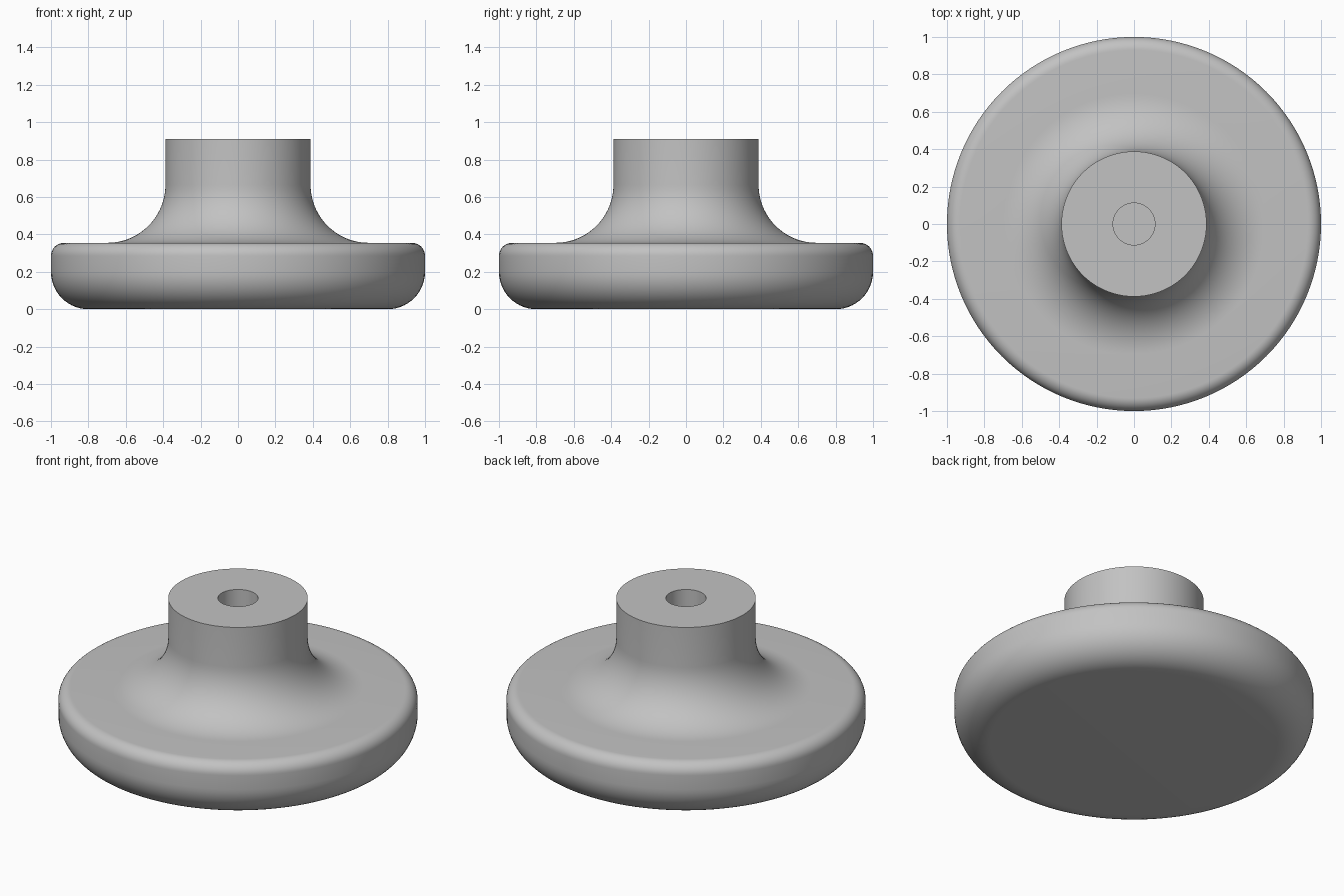
import bpy
import bmesh
from math import sin, cos, radians, pi

cube = bpy.data.objects.get("Cube")
if cube:
    bpy.data.objects.remove(cube, do_unlink=True)

SEGMENTS = 128
HEIGHT = 0.91
RIM_TOP = 0.355
STEM_R = 0.388
HOLE_R = 0.112
HOLE_FLOOR = 0.4


def arc(cx, cz, r, start, end, steps):
    """Points on a circular fillet, angles in degrees."""
    angles = [radians(start + (end - start) * i / steps) for i in range(steps + 1)]
    return [(cx + r * cos(a), cz + r * sin(a)) for a in angles]


# Half section: underside, rounded rim, flared stem, blind hole
foot_r, lip_r, flare_r = 0.2, 0.07, 0.31
profile = [(0, 0)]
profile += arc(1 - foot_r, foot_r, foot_r, -90, 0, 14)
profile += arc(1 - lip_r, RIM_TOP - lip_r, lip_r, 0, 90, 10)
profile += arc(STEM_R + flare_r, RIM_TOP + flare_r, flare_r, 270, 180, 18)
profile += [(STEM_R, HEIGHT), (HOLE_R, HEIGHT), (HOLE_R, HOLE_FLOOR), (0, HOLE_FLOOR)]

# Revolve the section around z
bm = bmesh.new()
verts = [bm.verts.new((r, 0, z)) for r, z in profile]
edges = [bm.edges.new(pair) for pair in zip(verts, verts[1:])]
bmesh.ops.spin(bm, geom=verts + edges, cent=(0, 0, 0), axis=(0, 0, 1),
               angle=2 * pi, steps=SEGMENTS, use_merge=True)
bmesh.ops.remove_doubles(bm, verts=bm.verts[:], dist=0.0001)
bmesh.ops.recalc_face_normals(bm, faces=bm.faces[:])
mesh = bpy.data.meshes.new("knob")
bm.to_mesh(mesh)
bm.free()

knob = bpy.data.objects.new("knob", mesh)
bpy.context.collection.objects.link(knob)

# Plain grey finish
grey = bpy.data.materials.new("light_grey")
grey.use_nodes = True
colour = (0.54, 0.54, 0.54, 1)
grey.diffuse_color = colour
grey.node_tree.nodes["Principled BSDF"].inputs["Base Color"].default_value = colour
mesh.materials.append(grey)

# Smooth shading with crisp stem and hole edges
bpy.ops.object.select_all(action="DESELECT")
knob.select_set(True)
bpy.context.view_layer.objects.active = knob
bpy.ops.object.shade_smooth_by_angle(angle=radians(30))
